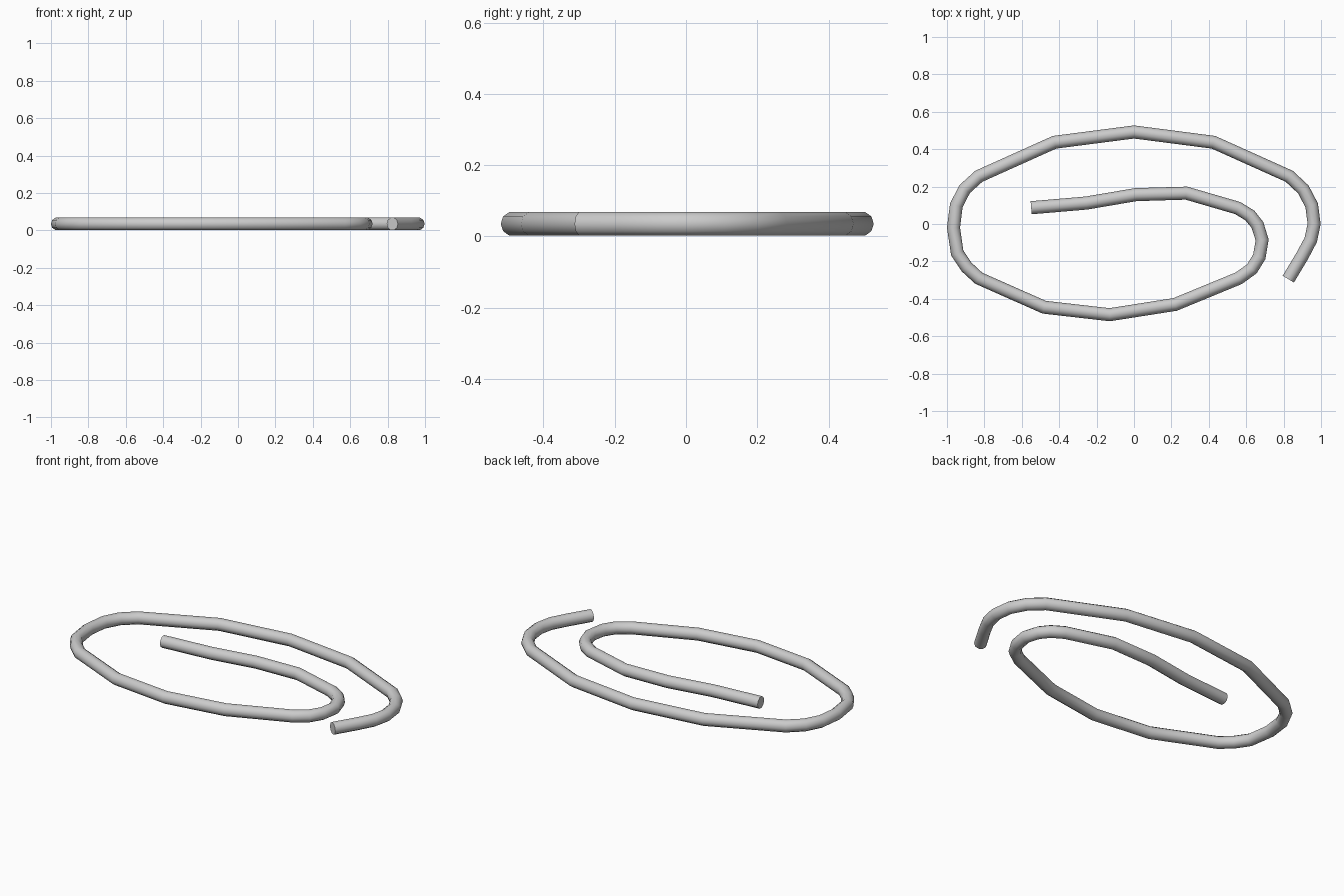
import bpy, math

if "Cube" in bpy.data.objects:
    bpy.data.objects.remove(bpy.data.objects["Cube"])

RADIUS = 0.035

# Centre line of the bent wire, from the outer end to the inner end
path = [
    (0.825, -0.295), (0.90, -0.17), (0.945, -0.085), (0.963, 0.0),
    (0.95, 0.10), (0.905, 0.185), (0.83, 0.255),
    (0.425, 0.437), (0.0, 0.492), (-0.425, 0.437),
    (-0.83, 0.255), (-0.905, 0.187), (-0.95, 0.10), (-0.965, -0.02),
    (-0.945, -0.155), (-0.895, -0.23), (-0.83, -0.29),
    (-0.48, -0.445), (-0.13, -0.485), (0.22, -0.43),
    (0.56, -0.29), (0.63, -0.24), (0.67, -0.175), (0.685, -0.085),
    (0.66, -0.005), (0.62, 0.045), (0.555, 0.085),
    (0.28, 0.165), (0.01, 0.157), (-0.255, 0.112), (-0.55, 0.087),
]

# Round wire swept along the path, with capped ends
curve = bpy.data.curves.new("clip_wire", 'CURVE')
curve.dimensions = '3D'
curve.bevel_depth = RADIUS
curve.bevel_resolution = 3
curve.use_fill_caps = True
spline = curve.splines.new('POLY')
spline.points.add(len(path) - 1)
for point, (x, y) in zip(spline.points, path):
    point.co = (x, y, RADIUS, 1)

wire = bpy.data.objects.new("clip_wire", curve)
bpy.context.collection.objects.link(wire)
bpy.context.view_layer.objects.active = wire
wire.select_set(True)

# Smooth wire, sharp end caps
bpy.ops.object.convert(target='MESH')
bpy.ops.object.shade_smooth_by_angle(angle=math.radians(50))
